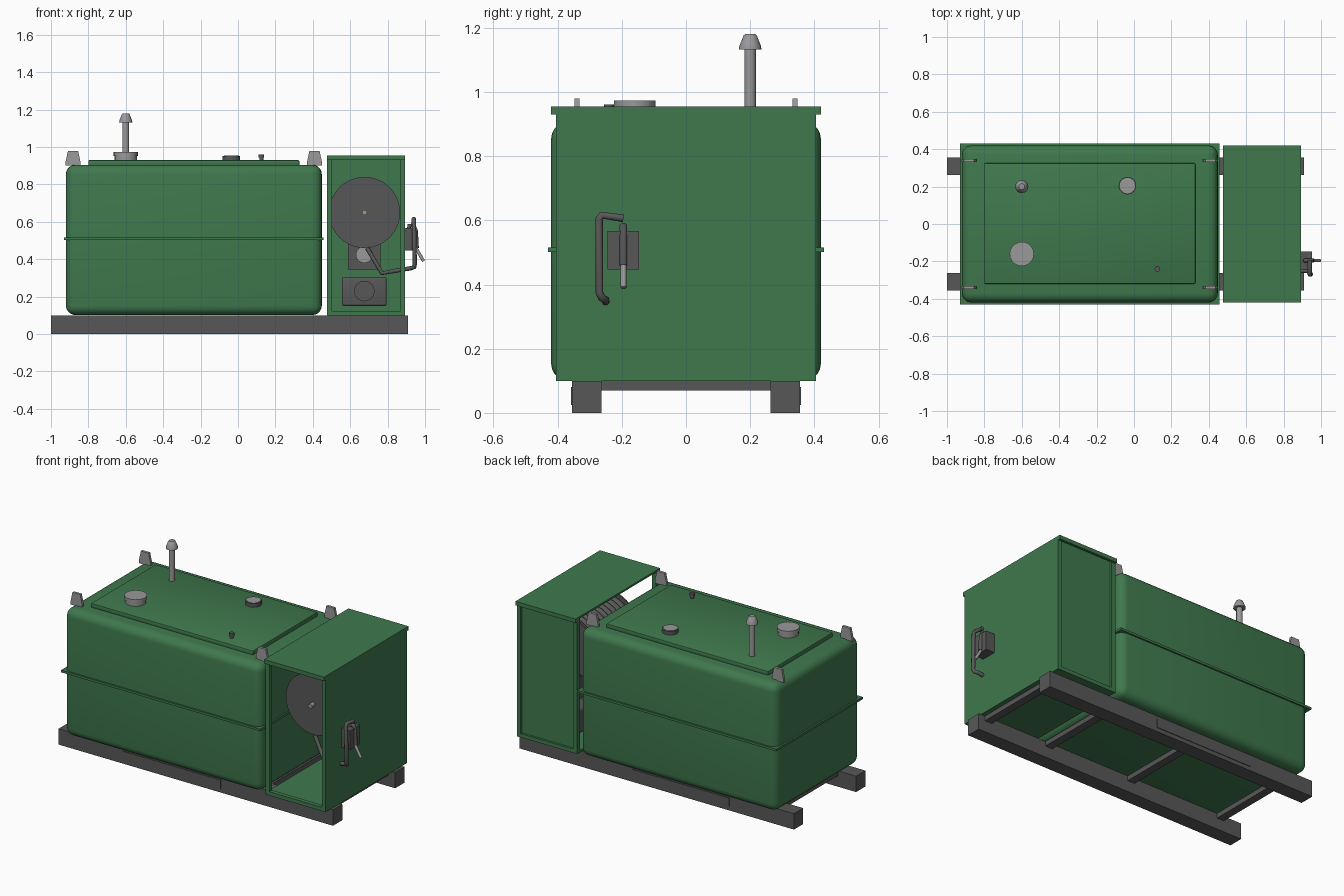
import bpy, bmesh, math
from mathutils import Vector

if "Cube" in bpy.data.objects:
    bpy.data.objects.remove(bpy.data.objects["Cube"])


def material(name, rgb):
    m = bpy.data.materials.new(name)
    m.diffuse_color = (*rgb, 1)
    m.use_nodes = True
    m.node_tree.nodes["Principled BSDF"].inputs["Base Color"].default_value = m.diffuse_color
    return m


GREEN = material("green paint", (0.05, 0.19, 0.075))
DARK = material("dark grey", (0.097, 0.097, 0.097))
LIGHT = material("light grey", (0.32, 0.32, 0.32))


def finish(name, bm, mat, smooth=False):
    bmesh.ops.recalc_face_normals(bm, faces=bm.faces)
    me = bpy.data.meshes.new(name)
    bm.to_mesh(me)
    bm.free()
    me.materials.append(mat)
    ob = bpy.data.objects.new(name, me)
    bpy.context.collection.objects.link(ob)
    if smooth:
        bpy.ops.object.select_all(action='DESELECT')
        ob.select_set(True)
        bpy.context.view_layer.objects.active = ob
        bpy.ops.object.shade_smooth_by_angle(angle=math.radians(35))
    return ob


def box(name, x, y, z, mat, bevel=0, segments=5):
    bm = bmesh.new()
    bmesh.ops.create_cube(bm, size=1)
    for v in bm.verts:
        v.co = [r[0] + (c + 0.5) * (r[1] - r[0]) for c, r in zip(v.co, (x, y, z))]
    if bevel:
        bmesh.ops.bevel(bm, geom=bm.edges[:], offset=bevel, segments=segments,
                        profile=0.5, affect='EDGES')
    return finish(name, bm, mat, bevel > 0)


def lathe(name, profile, origin, mat, axis=(0, 0, 1), sides=24):
    """Spin (radius, height) points around an axis through origin."""
    bm = bmesh.new()
    rot = Vector((0, 0, 1)).rotation_difference(Vector(axis))
    rings = []
    for r, h in profile:
        rings.append([bm.verts.new(rot @ Vector((
            r * math.cos(2 * math.pi * i / sides),
            r * math.sin(2 * math.pi * i / sides), h)) + Vector(origin))
            for i in range(sides)])
    for a, b in zip(rings, rings[1:]):
        for i in range(sides):
            j = (i + 1) % sides
            bm.faces.new((a[i], a[j], b[j], b[i]))
    bm.faces.new(rings[0])
    bm.faces.new(rings[-1])
    return finish(name, bm, mat, True)


def pipe(name, points, radius, mat):
    cu = bpy.data.curves.new(name, 'CURVE')
    cu.dimensions = '3D'
    cu.bevel_depth = radius
    cu.bevel_resolution = 3
    cu.use_fill_caps = True
    sp = cu.splines.new('POLY')
    sp.points.add(len(points) - 1)
    for p, co in zip(sp.points, points):
        p.co = (*co, 1)
    cu.materials.append(mat)
    ob = bpy.data.objects.new(name, cu)
    bpy.context.collection.objects.link(ob)
    return ob


# Skid base with cross members
for s, side in ((-1, "front"), (1, "back")):
    ys = sorted((s * 0.263, s * 0.355))
    box(side + "_skid", (-1, 0.91), ys, (0, 0.1), DARK)
    box(side + "_skid_plate", (-0.55, 0.13), sorted((s * 0.35, s * 0.359)), (0.025, 0.08), DARK)
for i, x in enumerate((-0.85, -0.2, 0.4, 0.84)):
    box(f"cross_member_{i}", (x - 0.025, x + 0.025), (-0.27, 0.27), (0.07, 0.1), DARK)

# Tank with seam flange and lid
box("tank", (-0.92, 0.448), (-0.42, 0.42), (0.102, 0.905), GREEN, 0.05)
box("seam_flange", (-0.93, 0.457), (-0.43, 0.43), (0.502, 0.516), GREEN)
box("tank_lid", (-0.80, 0.328), (-0.32, 0.325), (0.9, 0.93), GREEN, 0.006, 2)

# Lifting lugs: tapered upright plates on the four corners
for sx, x in (("left", -0.882), ("right", 0.409)):
    for sy, y in (("front", -0.34), ("back", 0.34)):
        bm = bmesh.new()
        outline = ((-0.04, 0.9), (0.04, 0.9), (0.04, 0.92), (0.027, 0.98),
                   (-0.027, 0.98), (-0.04, 0.92))
        f = bm.faces.new([bm.verts.new((x + px, y - 0.008, z)) for px, z in outline])
        ext = bmesh.ops.extrude_face_region(bm, geom=[f])["geom"]
        bmesh.ops.translate(bm, vec=(0, 0.016, 0),
                            verts=[g for g in ext if isinstance(g, bmesh.types.BMVert)])
        finish(f"{sx}_{sy}_lug", bm, LIGHT)

# Fittings on the lid
lathe("vent_stack", [(0.018, 0.92), (0.018, 1.132), (0.035, 1.132), (0.034, 1.142),
                     (0.02, 1.177), (0.016, 1.18)], (-0.6, 0.2, 0), LIGHT, sides=16)
lathe("filler_cap", [(0.06, 0.925), (0.06, 0.952), (0.065, 0.952), (0.065, 0.974)],
      (-0.6, -0.16, 0), LIGHT, sides=20)
lathe("gauge_body", [(0.047, 0.925), (0.047, 0.953)], (-0.035, 0.205, 0), DARK)
lathe("gauge_face", [(0.041, 0.95), (0.041, 0.955)], (-0.035, 0.205, 0), LIGHT)
lathe("breather", [(0.011, 0.92), (0.011, 0.943), (0.015, 0.943), (0.015, 0.961)],
      (0.125, -0.24, 0), DARK, sides=12)

# Cabinet: open at the front and toward the tank
box("cabinet_floor", (0.475, 0.893), (-0.405, 0.405), (0.1, 0.112), GREEN)
box("cabinet_right_wall", (0.873, 0.893), (-0.405, 0.405), (0.1, 0.945), GREEN)
box("cabinet_back_wall", (0.48, 0.89), (0.38, 0.392), (0.1, 0.945), GREEN)
box("cabinet_roof", (0.475, 0.893), (-0.42, 0.42), (0.943, 0.955), GREEN)
for s, side in ((-1, "front"), (1, "back")):
    ys = sorted((s * 0.378, s * 0.405))
    box(side + "_left_post", (0.475, 0.503), ys, (0.1, 0.945), GREEN)
    box(side + "_right_post", (0.868, 0.893), ys, (0.1, 0.945), GREEN)
    box(side + "_sill", (0.475, 0.893), ys, (0.1, 0.124), GREEN)
    box(side + "_roof_lip", (0.475, 0.893), sorted((s * 0.405, s * 0.42)),
        (0.93, 0.95), GREEN)

# Hose reel
REEL = (0.677, 0, 0.65)
Y = (0, 1, 0)
lathe("reel_front_disc", [(0.19, -0.22), (0.19, -0.21)], REEL, DARK, Y, 40)
lathe("reel_back_disc", [(0.19, 0.2), (0.19, 0.21)], REEL, DARK, Y, 40)
lathe("reel_axle", [(0.014, -0.25), (0.014, 0.38)], REEL, LIGHT, Y, 12)
coils, pitch = 10, 0.041
wound = []
for i in range(coils):
    for k in range(6):
        t = math.pi * k / 6
        wound.append((0.155 + 0.02 * math.sin(t), -0.21 + pitch * (i + (1 - math.cos(t)) / 2)))
lathe("wound_hose", wound, REEL, DARK, Y, 32)

# Pump and motor under the reel
box("pump_block", (0.588, 0.762), (0.12, 0.35), (0.345, 0.5), DARK)
lathe("pump_face", [(0.045, 0.105), (0.045, 0.125)], (0.675, 0, 0.425), LIGHT, Y)
box("motor_box", (0.555, 0.795), (0.13, 0.36), (0.15, 0.305), DARK, 0.012, 3)
lathe("motor_cover", [(0.055, 0.12), (0.055, 0.14)], (0.675, 0, 0.23), DARK, Y)

# Nozzle holster, delivery hose and nozzle on the right wall
box("nozzle_holster", (0.89, 0.953), (-0.245, -0.147), (0.447, 0.567), DARK)
pipe("delivery_hose", [(0.69, -0.22, 0.46), (0.77, -0.24, 0.325), (0.86, -0.25, 0.342),
                       (0.925, -0.25, 0.352), (0.942, -0.262, 0.358), (0.945, -0.27, 0.375),
                       (0.94, -0.27, 0.605), (0.94, -0.262, 0.616), (0.94, -0.195, 0.606)],
     0.012, DARK)
pipe("nozzle_grip", [(0.915, -0.195, 0.55), (0.915, -0.195, 0.58), (0.94, -0.195, 0.582),
                     (0.95, -0.195, 0.55), (0.955, -0.195, 0.46)], 0.012, DARK)
pipe("nozzle_spout", [(0.95, -0.195, 0.462), (0.992, -0.195, 0.39)], 0.009, LIGHT)
